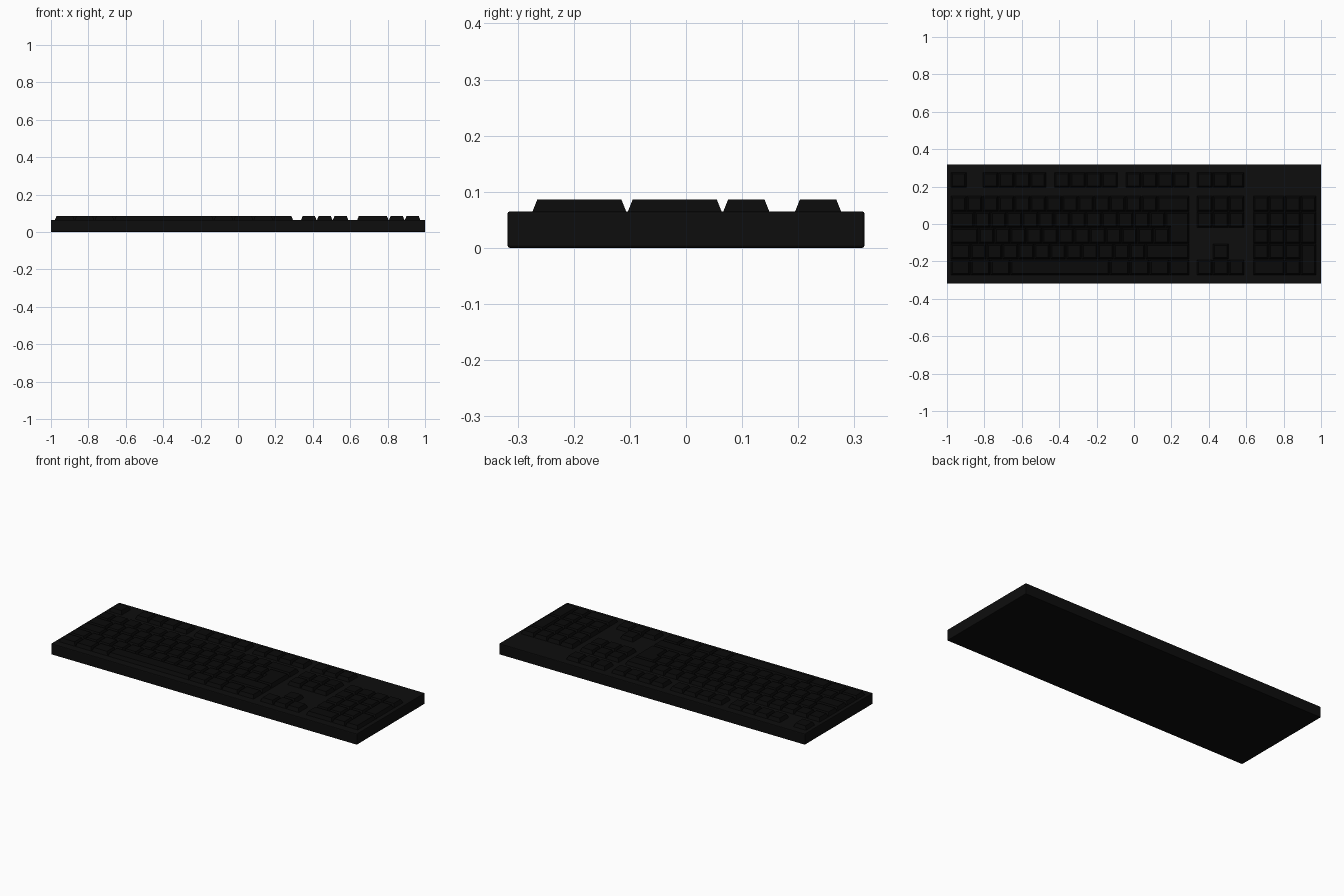
import bpy, bmesh

if "Cube" in bpy.data.objects:
    bpy.data.objects.remove(bpy.data.objects["Cube"])

U = 0.085                      # key pitch
TOP, BASE, INSET = 0.086, 0.063, 0.010
LEFT, NAV, PAD = -0.98, 0.336, 0.636
ROW = [0.193, 0.065, -0.02, -0.105, -0.19, -0.275]   # lower edge of each row


def material(name, c):
    m = bpy.data.materials.new(name)
    m.diffuse_color = (c, c, c, 1)
    m.use_nodes = True
    m.node_tree.nodes["Principled BSDF"].inputs["Base Color"].default_value = m.diffuse_color
    return m


case_mat = material("case_black", 0.004)
key_mat = material("key_black", 0.003)


def finish(bm, name, mat):
    bmesh.ops.recalc_face_normals(bm, faces=bm.faces[:])
    me = bpy.data.meshes.new(name)
    bm.to_mesh(me)
    bm.free()
    me.materials.append(mat)
    ob = bpy.data.objects.new(name, me)
    bpy.context.collection.objects.link(ob)
    return ob


def prism(bm, base, top):
    """Closed solid between two matching outlines."""
    a = [bm.verts.new((x, y, BASE)) for x, y in base]
    b = [bm.verts.new((x, y, TOP)) for x, y in top]
    bm.faces.new(a[::-1])
    bm.faces.new(b)
    n = len(a)
    for i in range(n):
        j = (i + 1) % n
        bm.faces.new((a[i], a[j], b[j], b[i]))


def rect(x0, y0, x1, y1, d):
    return [(x0 + d, y0 + d), (x1 - d, y0 + d), (x1 - d, y1 - d), (x0 + d, y1 - d)]


def key(bm, x, row, w=1, h=1):
    y = ROW[row]
    box = (x, y, x + w * U, y + h * U)
    prism(bm, rect(*box, 0.0008), rect(*box, INSET))


def key_row(bm, x, row, widths):
    """Row of keys left to right; negative widths are gaps."""
    for w in widths:
        if w > 0:
            key(bm, x, row, w)
        x += abs(w) * U


# case
bm = bmesh.new()
bmesh.ops.create_cube(bm, size=1)
for v in bm.verts:
    v.co.x *= 2.0
    v.co.y *= 0.636
    v.co.z = (v.co.z + 0.5) * 0.065
case = finish(bm, "case", case_mat)
bev = case.modifiers.new("edge", 'BEVEL')
bev.width = 0.004
bev.segments = 2

# main block
bm = bmesh.new()
F = [1] * 4
key_row(bm, LEFT, 0, [1, -1] + F + [-0.5] + F + [-0.5] + F)
key_row(bm, LEFT, 1, [1] * 13 + [2])
key_row(bm, LEFT, 2, [1.5] + [1] * 12)
key_row(bm, LEFT, 3, [1.75] + [1] * 12)
key_row(bm, LEFT, 4, [1.25] + [1] * 11 + [2.75])
key_row(bm, LEFT, 5, [1.25] * 3 + [6.25] + [1.25] * 4)


# L-shaped return key
def ell(d):
    x0, x1, x2 = LEFT + 13.5 * U, LEFT + 13.75 * U, LEFT + 15 * U
    yb, ym, yt = ROW[3], ROW[2], ROW[2] + U
    return [(x1 + d, yb + d), (x2 - d, yb + d), (x2 - d, yt - d),
            (x0 + d, yt - d), (x0 + d, ym + d), (x1 + d, ym + d)]


prism(bm, ell(0.0008), ell(INSET))
finish(bm, "main_keys", key_mat)

# navigation and arrow keys
bm = bmesh.new()
for r in (0, 1, 2, 5):
    key_row(bm, NAV, r, [1] * 3)
key(bm, NAV + U, 4)
finish(bm, "navigation_keys", key_mat)

# number pad
bm = bmesh.new()
key_row(bm, PAD, 1, [1] * 4)
for r in (2, 3, 4):
    key_row(bm, PAD, r, [1] * 3)
key_row(bm, PAD, 5, [2, 1])
for r in (3, 5):
    key(bm, PAD + 3 * U, r, 1, 2)
finish(bm, "number_pad_keys", key_mat)
